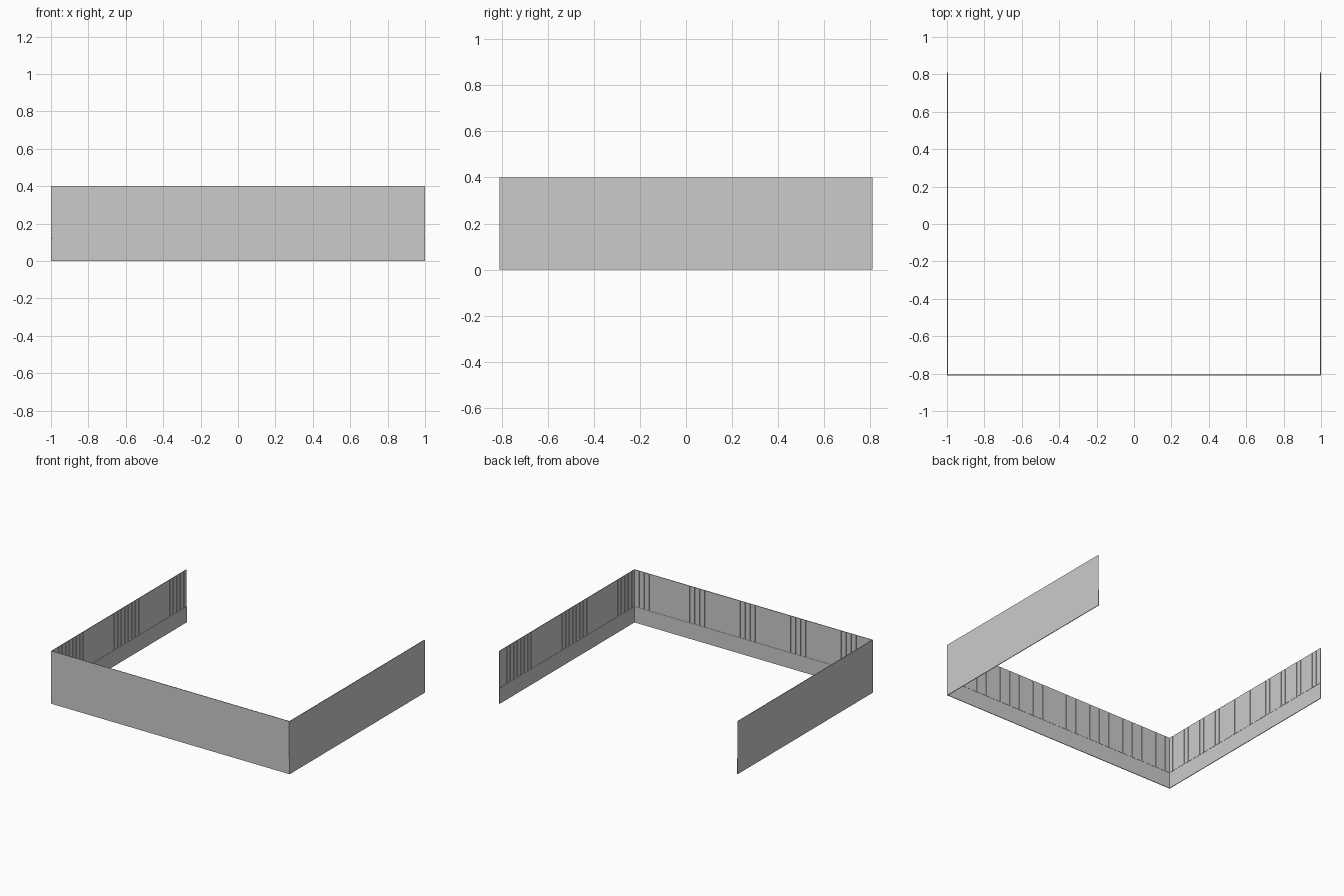
import bpy, bmesh
from mathutils import Matrix, Vector
from math import pi

if "Cube" in bpy.data.objects:
    bpy.data.objects.remove(bpy.data.objects["Cube"])

H, RAIL = 0.40, 0.123          # wall height, top of plain lower band
HX, HY = 1.0, 0.81             # half width, half depth
BACK, DEPTH = 0.003, 0.005     # thickness of sheet, and of sheet plus ribs
PITCH = 0.042                  # rib spacing


def add_box(bm, lo, hi):
    lo, hi = Vector(lo), Vector(hi)
    mat = Matrix.Translation((lo + hi) / 2) @ Matrix.Diagonal((*(hi - lo), 1))
    bmesh.ops.create_cube(bm, size=1, matrix=mat)


def finish(name, bm, matrix):
    mesh = bpy.data.meshes.new(name)
    bm.to_mesh(mesh)
    bm.free()
    mesh.transform(matrix)
    obj = bpy.data.objects.new(name, mesh)
    bpy.context.collection.objects.link(obj)


def wall(name, length, matrix):
    """Wall along local x, outer face on y = 0, inner face towards +y."""
    h = length / 2
    # flat outer sheet
    bm = bmesh.new()
    add_box(bm, (-h, 0, 0), (h, BACK, H))
    finish(name + "_sheet", bm, matrix)
    # plain lower band
    bm = bmesh.new()
    add_box(bm, (-h, BACK, 0), (h, DEPTH, RAIL - 0.003))
    finish(name + "_lower_band", bm, matrix)
    # vertical ribs above the band
    bm = bmesh.new()
    n = round(length / PITCH)
    step = length / n
    for i in range(n):
        x = -h + (i + 0.5) * step
        add_box(bm, (x - step * 0.4, BACK, RAIL), (x + step * 0.4, DEPTH, H))
    finish(name + "_ribs", bm, matrix)


wall("front_wall", 2 * (HX - DEPTH), Matrix.Translation((0, -HY, 0)))
wall("right_wall", 2 * HY, Matrix.Translation((HX, 0, 0)) @ Matrix.Rotation(pi / 2, 4, 'Z'))
wall("left_wall", 2 * HY, Matrix.Translation((-HX, 0, 0)) @ Matrix.Rotation(-pi / 2, 4, 'Z'))
